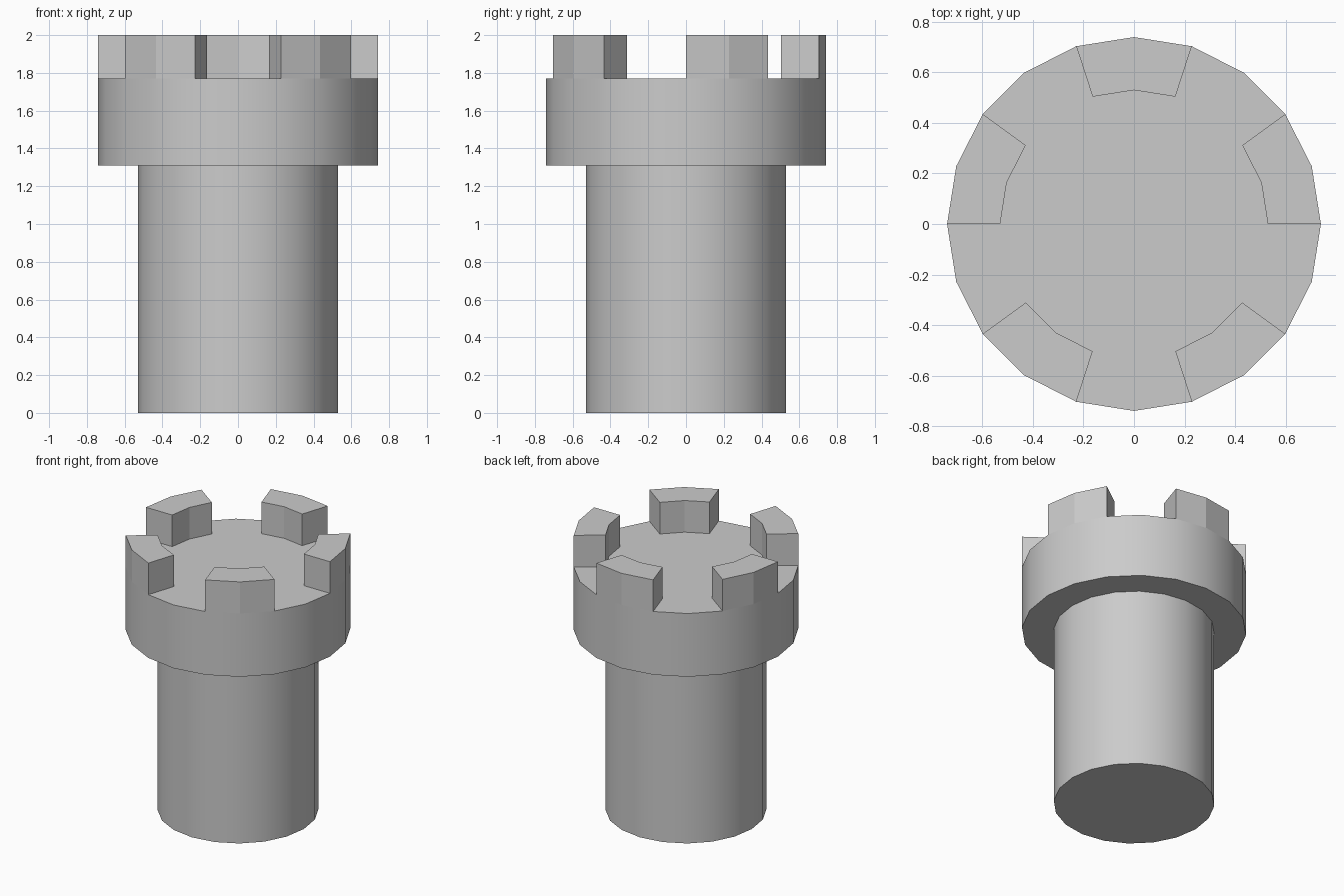
import bpy
import bmesh
from math import radians, cos, sin

old = bpy.data.objects.get("Cube")
if old:
    bpy.data.objects.remove(old, do_unlink=True)

SIDES = 20
STEP = 360 / SIDES
R_SHAFT, R_HEAD = 0.53, 0.74
Z_HEAD, Z_DECK, Z_TOP = 1.31, 1.77, 2.0

stone = bpy.data.materials.new("grey_stone")
stone.use_nodes = True
grey = (0.6, 0.6, 0.6, 1)
stone.diffuse_color = grey
stone.node_tree.nodes["Principled BSDF"].inputs["Base Color"].default_value = grey


def ring(bm, radius, z, steps):
    """Vertices on the shared polygon, one for each step."""
    return [bm.verts.new((radius * cos(radians(s * STEP)),
                          radius * sin(radians(s * STEP)), z)) for s in steps]


def finish(bm, name):
    bmesh.ops.recalc_face_normals(bm, faces=bm.faces)
    mesh = bpy.data.meshes.new(name)
    bm.to_mesh(mesh)
    bm.free()
    mesh.materials.append(stone)
    obj = bpy.data.objects.new(name, mesh)
    bpy.context.collection.objects.link(obj)
    return obj


# Tower: shaft and wider head as one turned profile
bm = bmesh.new()
profile = [(R_SHAFT, 0), (R_SHAFT, Z_HEAD), (R_HEAD, Z_HEAD), (R_HEAD, Z_DECK)]
rings = [ring(bm, r, z, range(SIDES)) for r, z in profile]
for low, high in zip(rings, rings[1:]):
    for i in range(SIDES):
        j = (i + 1) % SIDES
        bm.faces.new((low[i], low[j], high[j], high[i]))
bm.faces.new(rings[0])
bm.faces.new(rings[-1])
tower = finish(bm, "tower")
bpy.ops.object.select_all(action='DESELECT')
tower.select_set(True)
bpy.context.view_layer.objects.active = tower
bpy.ops.object.shade_smooth_by_angle(angle=radians(30))

# Battlements: five blocks, each two sides wide with a two-side gap
for n in range(5):
    bm = bmesh.new()
    steps = range(n * 4, n * 4 + 3)
    outline = ring(bm, R_HEAD, Z_DECK, steps) + ring(bm, R_SHAFT, Z_DECK, reversed(steps))
    base = bm.faces.new(outline)
    top = bmesh.ops.extrude_face_region(bm, geom=[base], use_keep_orig=True)["geom"]
    for v in top:
        if isinstance(v, bmesh.types.BMVert):
            v.co.z = Z_TOP
    finish(bm, f"battlement_{n + 1}")
